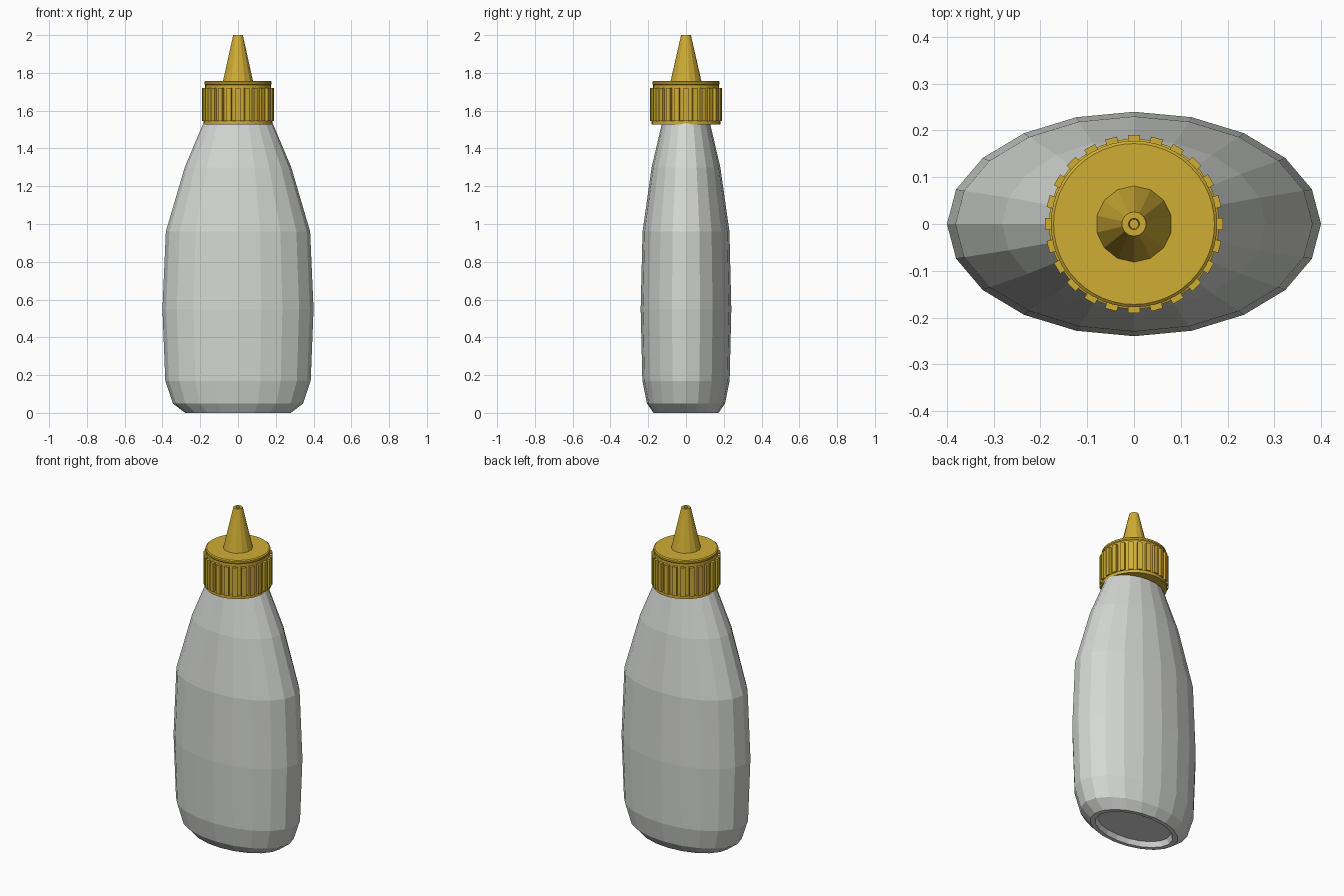
import bpy, bmesh, math

if "Cube" in bpy.data.objects:
    bpy.data.objects.remove(bpy.data.objects["Cube"])


def material(name, rgb):
    m = bpy.data.materials.new(name)
    m.diffuse_color = (*rgb, 1.0)
    m.use_nodes = True
    m.node_tree.nodes["Principled BSDF"].inputs["Base Color"].default_value = m.diffuse_color
    return m


WHITE = material("translucent_white", (0.66, 0.68, 0.65))
YELLOW = material("mustard_yellow", (0.63, 0.42, 0.035))


def loft(name, rings, sides, mat, phase=0.0):
    """Stack elliptical rings (rx, ry, z) and close both ends."""
    bm = bmesh.new()
    loops = []
    for rx, ry, z in rings:
        loops.append([bm.verts.new((rx * math.cos(phase + 2 * math.pi * i / sides),
                                    ry * math.sin(phase + 2 * math.pi * i / sides), z))
                      for i in range(sides)])
    for a, b in zip(loops, loops[1:]):
        for i in range(sides):
            j = (i + 1) % sides
            bm.faces.new((a[i], a[j], b[j], b[i]))
    bm.faces.new(loops[0][::-1])
    bm.faces.new(loops[-1])
    bmesh.ops.recalc_face_normals(bm, faces=bm.faces[:])
    return finish(name, bm, mat)


def finish(name, bm, mat):
    me = bpy.data.meshes.new(name)
    bm.to_mesh(me)
    bm.free()
    me.materials.append(mat)
    ob = bpy.data.objects.new(name, me)
    bpy.context.collection.objects.link(ob)
    return ob


def round_rings(profile):
    return [(r, r, z) for r, z in profile]


# Oval bottle with recessed base
loft("bottle_body", [
    (0.235, 0.14, 0.03), (0.25, 0.15, 0.0), (0.28, 0.172, 0.0),
    (0.345, 0.207, 0.05), (0.385, 0.231, 0.17), (0.40, 0.24, 0.55),
    (0.382, 0.23, 0.96), (0.282, 0.182, 1.30), (0.185, 0.128, 1.53),
    (0.165, 0.12, 1.56)], 20, WHITE)

# Screw cap with a bottom lip and a stepped top
loft("cap", round_rings([
    (0.182, 1.527), (0.182, 1.545), (0.174, 1.548), (0.174, 1.72),
    (0.174, 1.737), (0.178, 1.742), (0.178, 1.752), (0.172, 1.757)]), 48, YELLOW)

# Grip ribs around the cap
bm = bmesh.new()
RIBS = 24
for k in range(RIBS):
    a = 2 * math.pi * k / RIBS
    c, s = math.cos(a), math.sin(a)
    made = bmesh.ops.create_cube(bm, size=1.0)["verts"]
    for v in made:
        x, y, z = 0.179 + v.co.x * 0.022, v.co.y * 0.026, 1.632 + v.co.z * 0.174
        v.co = (x * c - y * s, x * s + y * c, z)
finish("cap_ribs", bm, YELLOW)

# Tapered nozzle with a small opening at the tip
loft("nozzle", round_rings([
    (0.083, 1.75), (0.026, 2.0), (0.012, 2.0), (0.010, 1.96)]),
    14, YELLOW, math.pi / 2)
